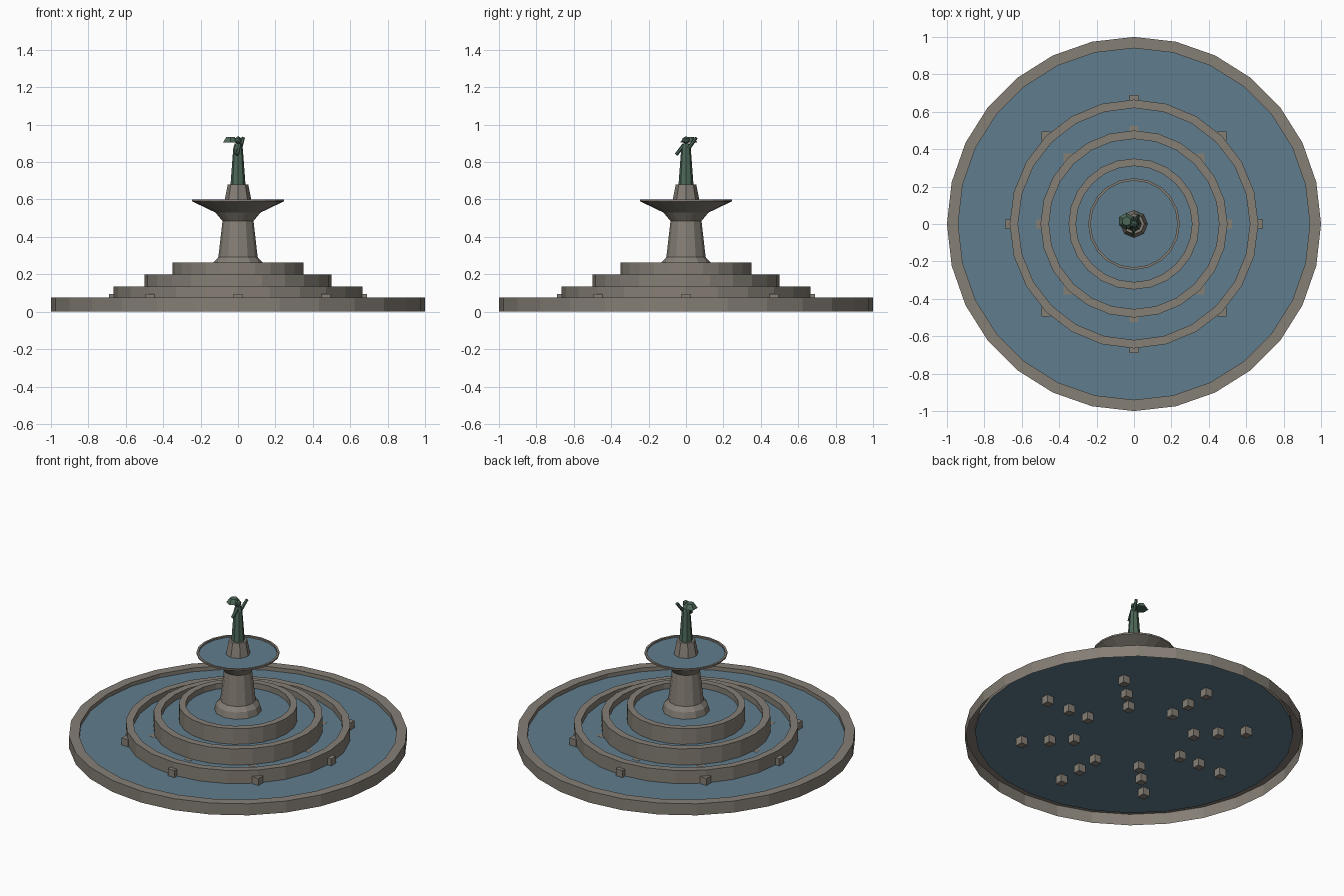
import bpy, math
from mathutils import Vector

if "Cube" in bpy.data.objects:
    bpy.data.objects.remove(bpy.data.objects["Cube"], do_unlink=True)


def material(name, rgb):
    m = bpy.data.materials.new(name)
    m.use_nodes = True
    m.diffuse_color = (*rgb, 1)
    m.node_tree.nodes["Principled BSDF"].inputs["Base Color"].default_value = (*rgb, 1)
    return m


stone = material("warm grey stone", (0.235, 0.21, 0.178))
water = material("blue water", (0.117, 0.205, 0.27))
bronze = material("green bronze", (0.075, 0.14, 0.10))


def add(name, verts, faces, mat):
    mesh = bpy.data.meshes.new(name)
    mesh.from_pydata(verts, [], faces)
    mesh.materials.append(mat)
    obj = bpy.data.objects.new(name, mesh)
    bpy.context.collection.objects.link(obj)
    return obj


def lathe(name, profile, sides, mat, cap=False):
    """Turn a profile of (radius, height) around z."""
    verts = [(r * math.cos(math.tau * i / sides), r * math.sin(math.tau * i / sides), z)
             for r, z in profile for i in range(sides)]
    faces = [(k * sides + i, k * sides + (i + 1) % sides,
              (k + 1) * sides + (i + 1) % sides, (k + 1) * sides + i)
             for k in range(len(profile) - 1) for i in range(sides)]
    if cap:
        faces.append(tuple(range((len(profile) - 1) * sides, len(profile) * sides)))
    return add(name, verts, faces, mat)


def disc(name, radius, z, sides):
    return lathe(name, [(radius, z)], sides, water, cap=True)


def rod(name, start, end, r1, r2, sides=6):
    """Tapered limb between two points."""
    a, b = Vector(start), Vector(end)
    bpy.ops.mesh.primitive_cone_add(vertices=sides, radius1=r1, radius2=r2,
                                    depth=(b - a).length, location=(a + b) / 2)
    obj = bpy.context.object
    obj.rotation_euler = (b - a).to_track_quat('Z', 'Y').to_euler()
    obj.name = name
    obj.data.materials.append(bronze)
    return obj


# Stepped basins: outer radius, inner radius, base, rim height, water level, sides
basins = [("ground", 1.0, 0.94, 0, 0.075, 0.05, 28),
          ("lower", 0.665, 0.62, 0.05, 0.135, 0.095, 24),
          ("middle", 0.5, 0.455, 0.095, 0.2, 0.16, 24),
          ("upper", 0.35, 0.31, 0.16, 0.262, 0.225, 24)]
for name, ro, ri, z0, z1, zw, n in basins:
    lathe(name + "_basin_wall", [(ro, z0), (ro, z1), (ri, z1), (ri, zw)], n, stone)
    disc(name + "_basin_water", ri, zw, n)

# Square spouts beside each step
for ring, radius in enumerate((0.665, 0.5, 0.355)):
    for i in range(8):
        a = math.tau * i / 8
        bpy.ops.mesh.primitive_cube_add(size=1, location=(
            radius * math.cos(a), radius * math.sin(a), 0.0485))
        spout = bpy.context.object
        spout.name = f"spout_{ring + 1}_{i + 1}"
        spout.scale = (0.048, 0.048, 0.095)
        spout.data.materials.append(stone)

# Column, raised bowl and statue plinth
lathe("column", [(0.14, 0.225), (0.13, 0.265), (0.105, 0.292), (0.083, 0.485)], 12, stone, True)
lathe("bowl", [(0.083, 0.485), (0.12, 0.53), (0.245, 0.59), (0.245, 0.6),
               (0.232, 0.6), (0.232, 0.59)], 20, stone)
disc("bowl_water", 0.232, 0.59, 20)
lathe("plinth", [(0.073, 0.59), (0.055, 0.68)], 8, stone, True)

# Statue: robe, shoulders, head, arms and the wide leaf it lifts
lathe("robe", [(0.04, 0.68), (0.026, 0.87), (0.018, 0.9)], 8, bronze, True)
bpy.ops.mesh.primitive_ico_sphere_add(subdivisions=1, radius=0.022, location=(0, 0, 0.917))
bpy.context.object.name = "head"
bpy.context.object.data.materials.append(bronze)
rod("raised_arm", (0.012, 0.015, 0.875), (0.028, 0.055, 0.93), 0.011, 0.009)
rod("lowered_arm", (0.005, -0.012, 0.89), (-0.005, -0.052, 0.84), 0.011, 0.009)
rod("leaf", (-0.04, 0.015, 0.906), (-0.04, 0.015, 0.935), 0.045, 0.025)
